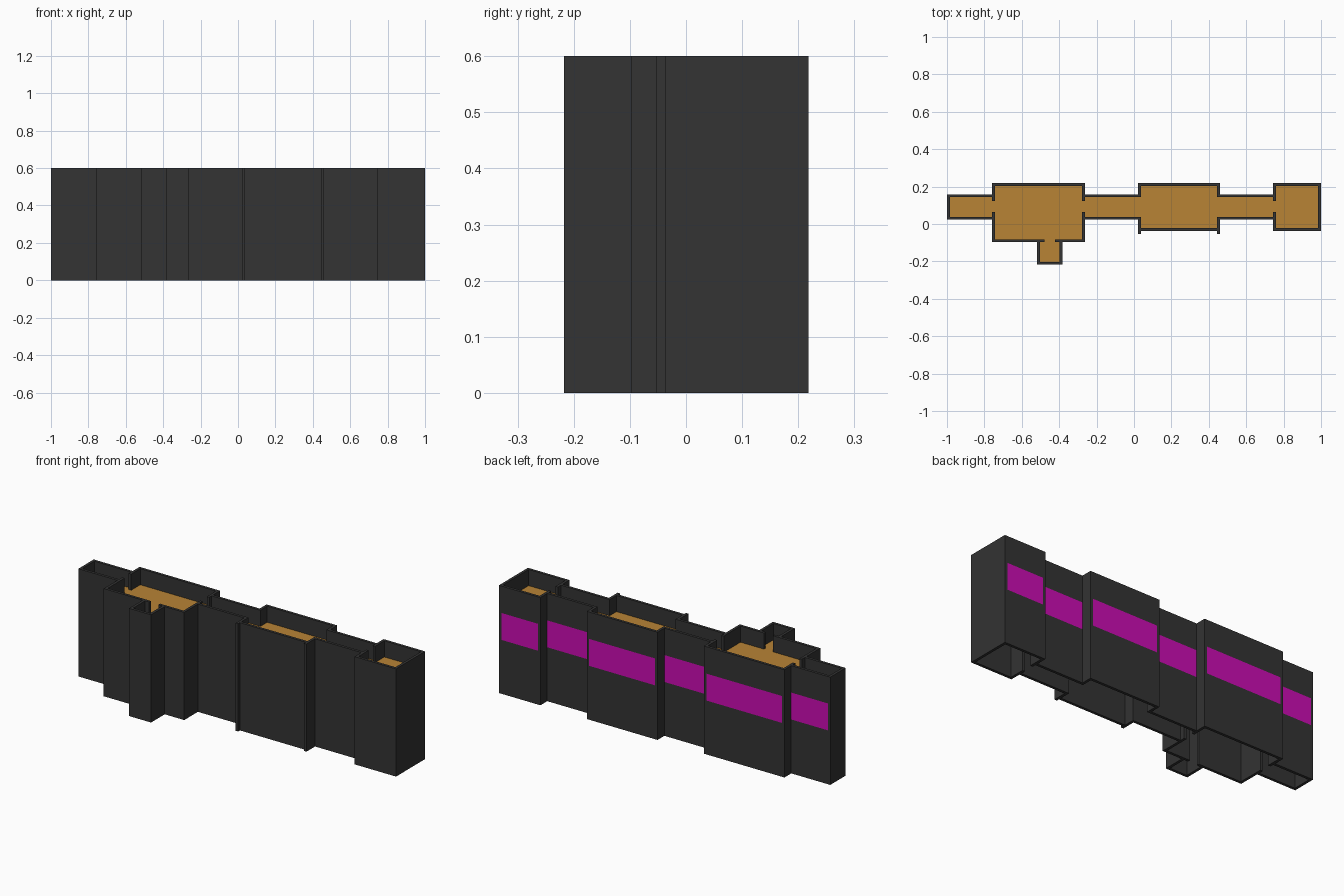
import bpy, bmesh

if "Cube" in bpy.data.objects:
    bpy.data.objects.remove(bpy.data.objects["Cube"])

M, T = 0.06015, 0.015          # plan module and wall thickness
H = T / 2
TOP, FLOOR_Z = 0.6, 0.51
WIN_LOW, WIN_HIGH = 0.30, 0.45


def gx(i):
    return -1 + H + i * M


def gy(j):
    return 0.2185 - H - j * M


def material(name, rgb):
    mat = bpy.data.materials.new(name)
    mat.diffuse_color = (*rgb, 1)
    mat.use_nodes = True
    mat.node_tree.nodes["Principled BSDF"].inputs["Base Color"].default_value = mat.diffuse_color
    return mat


def finish(bm, name, mat):
    mesh = bpy.data.meshes.new(name)
    bm.to_mesh(mesh)
    bm.free()
    mesh.materials.append(mat)
    obj = bpy.data.objects.new(name, mesh)
    bpy.context.collection.objects.link(obj)


def box(bm, x0, x1, y0, y1, z0=0, z1=TOP):
    verts = bmesh.ops.create_cube(bm, size=1)["verts"]
    bmesh.ops.scale(bm, vec=(x1 - x0, y1 - y0, z1 - z0), verts=verts)
    bmesh.ops.translate(bm, vec=((x0 + x1) / 2, (y0 + y1) / 2, (z0 + z1) / 2), verts=verts)


walls, windows, floors = bmesh.new(), bmesh.new(), bmesh.new()

# Cross walls: grid column, front y, back y
DOOR = (0.065, 0.123)
BACK = gy(0) + H
CORR_BACK, CORR_FRONT = gy(1) + H, gy(3) - H
STUB = -0.053
for i, y0, y1 in [
    (0, CORR_FRONT, CORR_BACK),
    (4, gy(5) - H, DOOR[0]), (4, DOOR[1], BACK),
    (12, gy(5) - H, DOOR[0]), (12, DOOR[1], BACK),
    (17, STUB, gy(3) + H), (17, gy(1) - H, BACK),
    (24, STUB, gy(3) + H), (24, gy(1) - H, BACK),
    (29, gy(4) - H, DOOR[0]), (29, DOOR[1], BACK),
    (33, gy(4) - H, BACK),
    (8, gy(7) - H, gy(5) - H), (10, gy(7) - H, gy(5) - H),
]:
    box(walls, gx(i) - H, gx(i) + H, y0, y1)

# Front walls, with a doorway into the small annex
door_mid = gx(9)
for x0, x1, j in [
    (gx(0) + H, gx(4) - H, 3),
    (gx(4) + H, door_mid - 0.028, 5), (door_mid + 0.028, gx(12) - H, 5),
    (gx(8) + H, gx(10) - H, 7),
    (gx(12) + H, gx(17) - H, 3),
    (gx(17) + H, gx(24) - H, 4),
    (gx(24) + H, gx(29) - H, 3),
    (gx(29) + H, gx(33) - H, 4),
]:
    box(walls, x0, x1, gy(j) - H, gy(j) + H)

# Back walls with a full-width window band
for a, b, j in [(0, 4, 1), (4, 12, 0), (12, 17, 1), (17, 24, 0), (24, 29, 1), (29, 33, 0)]:
    span = (gx(a) + H, gx(b) - H, gy(j) - H, gy(j) + H)
    box(walls, *span, 0, WIN_LOW)
    box(windows, *span, WIN_LOW, WIN_HIGH)
    box(walls, *span, WIN_HIGH, TOP)

# Floors: one flat sheet per room
for a, b, back, front in [(0, 4, 1, 3), (4, 12, 0, 5), (8, 10, 5, 7), (12, 17, 1, 3),
                          (17, 24, 0, 4), (24, 29, 1, 3), (29, 33, 0, 4)]:
    corners = [(gx(a), gy(front)), (gx(b), gy(front)), (gx(b), gy(back)), (gx(a), gy(back))]
    floors.faces.new([floors.verts.new((x, y, FLOOR_Z)) for x, y in corners])

finish(walls, "walls", material("dark_wall", (0.033, 0.033, 0.033)))
finish(windows, "window_bands", material("magenta_window", (0.6, 0.004, 0.45)))
finish(floors, "floors", material("wood_floor", (0.48, 0.23, 0.036)))
